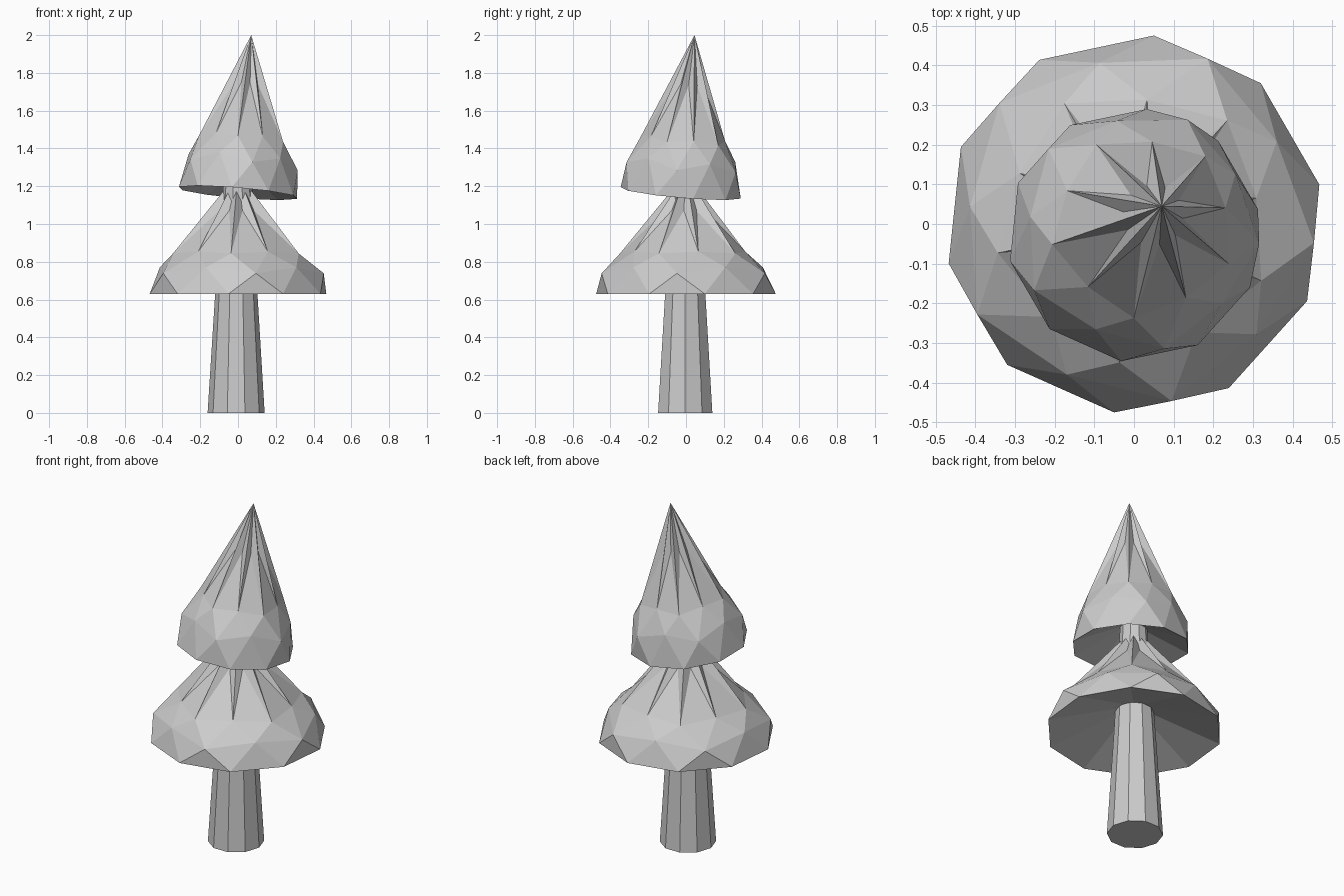
import bpy, bmesh
from math import cos, sin, radians
from mathutils import Vector

if "Cube" in bpy.data.objects:
    bpy.data.objects.remove(bpy.data.objects["Cube"])

N = 10


def finish(name, bm):
    bmesh.ops.recalc_face_normals(bm, faces=bm.faces)
    mesh = bpy.data.meshes.new(name)
    bm.to_mesh(mesh)
    bm.free()
    obj = bpy.data.objects.new(name, mesh)
    bpy.context.collection.objects.link(obj)
    return obj


def foliage(name, base, apex, radius, under):
    """Faceted ten-sided tier leaning from the base centre to the apex."""
    base, apex = Vector(base), Vector(apex)
    axis = apex - base
    tilt = Vector((0, 0, 1)).rotation_difference(axis)
    h = axis.length
    bm = bmesh.new()

    def point(ang, r, t):
        p = Vector((r * radius * cos(radians(ang)), r * radius * sin(radians(ang)), t * h))
        return bm.verts.new(base + tilt @ p)

    # rim, bulge (half a step round), shoulder and creased upper rings
    rim = [point(12 + 36 * k, 1, 0) for k in range(N)]
    bulge = [point(30 + 36 * k, *((0.955, 0.17) if k % 2 else (0.87, 0.22))) for k in range(N)]
    shoulder = [point(12 + 36 * k, *((0.735, 0.335) if k % 2 else (0.66, 0.35))) for k in range(N)]
    crease = [point(30 + 36 * k, 0.235, 0.69) for k in range(N)]
    tip = point(0, 0, 1)
    hollow = point(0, 0, under / h)
    for k in range(N):
        n = (k + 1) % N
        bm.faces.new((rim[k], rim[n], bulge[k]))
        bm.faces.new((rim[n], bulge[n], bulge[k]))
        bm.faces.new((bulge[k], shoulder[n], shoulder[k]))
        bm.faces.new((bulge[k], bulge[n], shoulder[n]))
        bm.faces.new((shoulder[k], shoulder[n], crease[k]))
        bm.faces.new((shoulder[n], tip, crease[k]))
        bm.faces.new((tip, shoulder[k], crease[k]))
        bm.faces.new((rim[n], rim[k], hollow))
    return finish(name, bm)


# Tapered trunk running up into the upper tier
bm = bmesh.new()
rings = []
for r, x, z in ((0.151, -0.01, 0), (0.112, -0.009, 0.63), (0.07, 0.0, 1.32)):
    rings.append([bm.verts.new((x + r * cos(radians(36 * k)), -0.004 + r * sin(radians(36 * k)), z))
                  for k in range(N)])
for low, high in zip(rings, rings[1:]):
    for k in range(N):
        n = (k + 1) % N
        bm.faces.new((low[k], low[n], high[n], high[k]))
bm.faces.new(rings[0][::-1])
bm.faces.new(rings[-1])
finish("trunk", bm)

# Level lower tier and leaning upper tier
foliage("lower_foliage", (0, 0, 0.63), (0.0, 0.0, 1.27), 0.478, 0.16)
foliage("upper_foliage", (0, -0.028, 1.165), (0.07, 0.045, 2.0), 0.321, 0.14)
